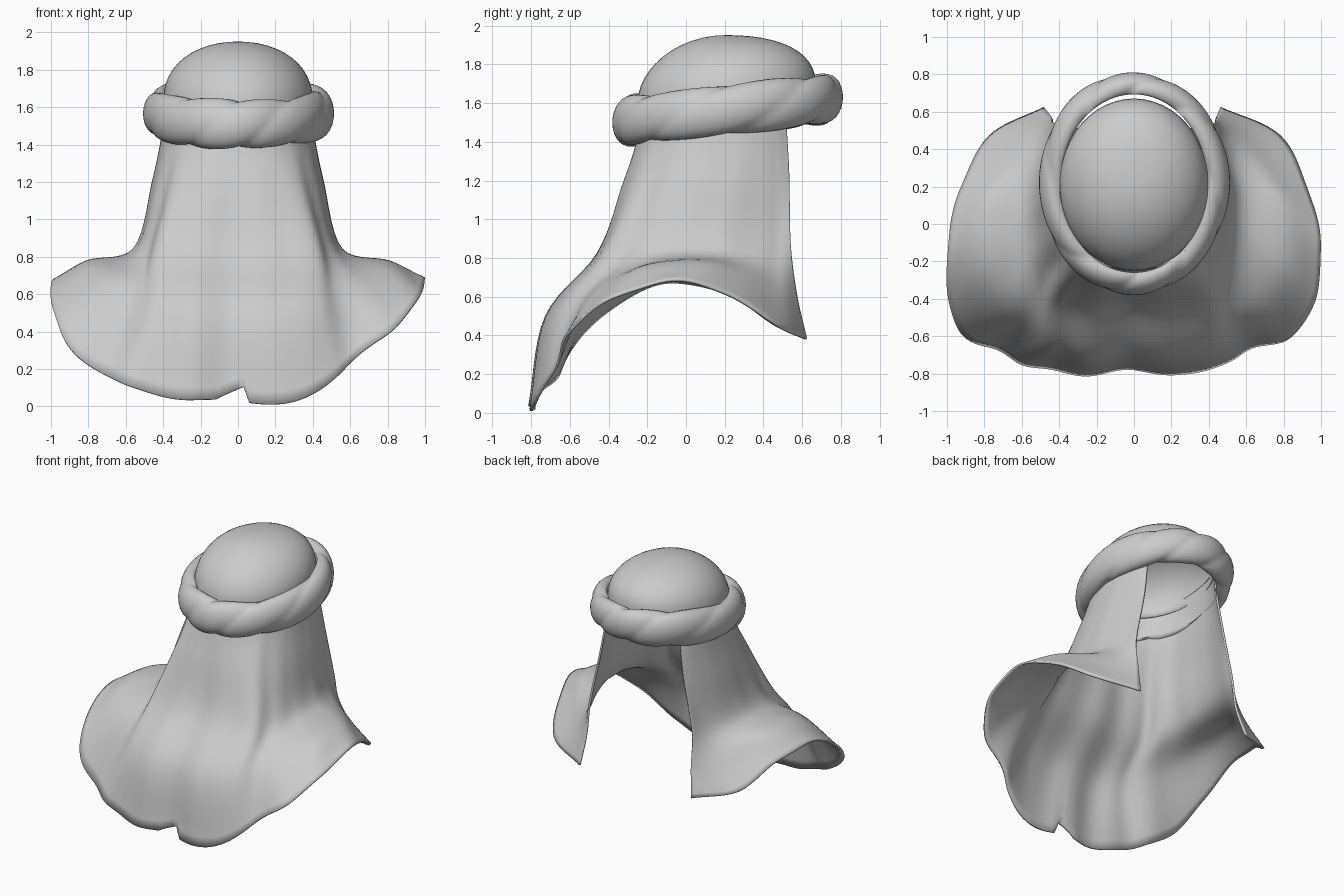
import bpy, bmesh, math
from mathutils import Vector

if "Cube" in bpy.data.objects:
    bpy.data.objects.remove(bpy.data.objects["Cube"])

cloth = bpy.data.materials.new("plain grey cloth")
cloth.diffuse_color = (0.6, 0.6, 0.6, 1)
cloth.use_nodes = True
cloth.node_tree.nodes["Principled BSDF"].inputs["Base Color"].default_value = cloth.diffuse_color


def make_grid(name, rows, closed=False, angle=50):
    """Skin a grid of points with quads, smooth it and colour it."""
    bm = bmesh.new()
    grid = [[bm.verts.new(p) for p in row] for row in rows]
    for a, b in zip(grid, grid[1:] + (grid[:1] if closed == "both" else [])):
        n = len(a)
        for i in range(n if closed else n - 1):
            j = (i + 1) % n
            bm.faces.new((a[i], a[j], b[j], b[i]))
    bmesh.ops.remove_doubles(bm, verts=bm.verts, dist=1e-5)
    bmesh.ops.recalc_face_normals(bm, faces=bm.faces)
    mesh = bpy.data.meshes.new(name)
    bm.to_mesh(mesh)
    bm.free()
    mesh.materials.append(cloth)
    obj = bpy.data.objects.new(name, mesh)
    bpy.context.collection.objects.link(obj)
    bpy.ops.object.select_all(action='DESELECT')
    obj.select_set(True)
    bpy.context.view_layer.objects.active = obj
    bpy.ops.object.shade_smooth_by_angle(angle=math.radians(angle))
    return obj


def thicken(obj, amount):
    mod = obj.modifiers.new("thickness", 'SOLIDIFY')
    mod.thickness = amount
    mod.offset = 0


def spline(points, t):
    """Smooth curve through the points, t in 0..1."""
    s = t * (len(points) - 1)
    i = min(int(s), len(points) - 2)
    f = s - i
    p1, p2 = points[i], points[i + 1]
    p0 = points[i - 1] if i else p1 * 2 - p2
    p3 = points[i + 2] if i + 2 < len(points) else p2 * 2 - p1
    return 0.5 * (2 * p1 + (p2 - p0) * f + (2 * p0 - 5 * p1 + 4 * p2 - p3) * f ** 2
                  + (3 * p1 - p0 - 3 * p2 + p3) * f ** 3)


def vecs(points):
    return [Vector(p) for p in points]


def power(v, e):
    return math.copysign(abs(v) ** e, v)


def tilt(y):
    return 0.11 * (y - 0.21)


def bump(x, centre, width):
    return math.exp(-((x - centre) / width) ** 2)


# Draped cloth: guide lines from front middle to back edge
neck = vecs([(0, -.45, .82), (.25, -.44, .82), (.44, -.39, .82), (.51, -.22, .83), (.55, -.03, .84),
             (.55, .15, .84), (.5, .36, .83), (.46, .47, .82), (.43, .54, .85)])
shoulder = vecs([(0, -.71, .5), (.27, -.70, .5), (.48, -.61, .54), (.68, -.44, .64), (.81, -.22, .745),
                 (.81, .06, .77), (.72, .28, .71), (.6, .47, .6), (.44, .57, .6)])
hem_right = vecs([(0, -.79, .03), (.3, -.79, .02), (.56, -.70, .19), (.82, -.61, .41), (.97, -.4, .58),
                  (.995, -.1, .68), (.92, .2, .62), (.78, .47, .45), (.46, .62, .38)])
hem_left = vecs([(0, -.79, .03), (.3, -.79, .04), (.62, -.73, .12), (.87, -.62, .28), (.99, -.42, .52),
                 (.99, -.1, .67), (.92, .2, .62), (.77, .47, .45), (.48, .62, .38)])


def head_line(rx, ry, z):
    """Line around the head, open at the back."""
    line = []
    for deg in (-90, -68, -46, -26, -9, 8, 22, 33, 42):
        a = math.radians(deg)
        y = 0.2 + ry * power(math.sin(a), 0.87)
        line.append(Vector((rx * power(math.cos(a), 0.87), y, z + tilt(y))))
    return line


top = head_line(0.385, 0.44, 1.67)
brow = head_line(0.4, 0.447, 1.47)
middle = [a.lerp(b, 0.42) + Vector((-0.03 * a.x, 0.005, 0)) for a, b in zip(brow, neck)]


def both_sides(right, left=None):
    flip = [Vector((-p.x, p.y, p.z)) for p in (left or right)]
    return flip[:0:-1] + right


guides = [both_sides(top), both_sides(brow), both_sides(middle), both_sides(neck),
          both_sides(shoulder), both_sides(hem_right, hem_left)]
COLS, ROWS = 160, 35
drape = [[None] * (COLS + 1) for _ in range(ROWS + 1)]
for c in range(COLS + 1):
    u = c / COLS
    column = [spline(g, u) for g in guides]
    ease = min(1, 5 * u, 5 * (1 - u))
    front = 0.3 + 0.7 * math.exp(-((u - 0.5) / 0.2) ** 4)
    fold = math.sin(46 * u + 0.6) + 0.6 * math.sin(83 * u + 2)
    # raised edges of the front panel with a hollow beside each
    panel = (bump(u, 0.385, 0.018) - bump(u, 0.345, 0.022)
             + bump(u, 0.62, 0.018) - bump(u, 0.66, 0.022))
    for r in range(ROWS + 1):
        v = r / ROWS
        p = spline(column, v)
        out = Vector((p.x, p.y - 0.15, 0)).normalized()
        grow = max(0, min(1, 2 * (v - 0.2)))
        p += out * (0.012 * fold * ease * front + 0.016 * panel) * grow
        # uneven hem with a small notch at the front
        if v > 0.84:
            k = (v - 0.84) / 0.16
            p.z += 0.006 * math.sin(70 * u) * ease * k
            if -0.12 < p.x < 0.045:
                p.z += k * 0.09 * (p.x + 0.12) / 0.165
        drape[r][c] = p
thicken(make_grid("draped_cloth", drape), 0.014)

# Domed crown of the head covering
crown = []
for r in range(14):
    e = math.radians(90 * r / 12)
    ring = []
    for s in range(48):
        a = 2 * math.pi * s / 48
        rad = math.sin(min(e, math.pi / 2)) ** 0.97
        y = 0.21 + 0.455 * rad * math.sin(a)
        z = 1.645 + 0.3 * power(math.cos(e), 0.95) + tilt(y) * min(1, rad)
        ring.append((0.393 * rad * math.cos(a), y, z))
    crown.append(ring)
thicken(make_grid("crown", crown, closed=True), 0.012)

# Twisted rope band wrapped closely around the crown
band = []
for s in range(120):
    a = 2 * math.pi * s / 120
    radius = 0.124 + 0.005 * math.sin(3 * a + 1)
    section = []
    for q in range(28):
        b = 2 * math.pi * q / 28
        lobe = abs(math.cos(b - 4 * a + 0.5 * math.sin(2 * a)))
        w = radius * (0.87 + 0.17 * lobe ** 0.6)
        reach = max(-0.032, 0.68 * w * math.cos(b))
        y = 0.217 + (0.508 + reach) * math.sin(a)
        section.append(((0.423 + reach) * math.cos(a), y,
                        1.565 + tilt(y) + 1.02 * w * math.sin(b)))
    band.append(section)
make_grid("rope_band", band, closed="both", angle=60)
